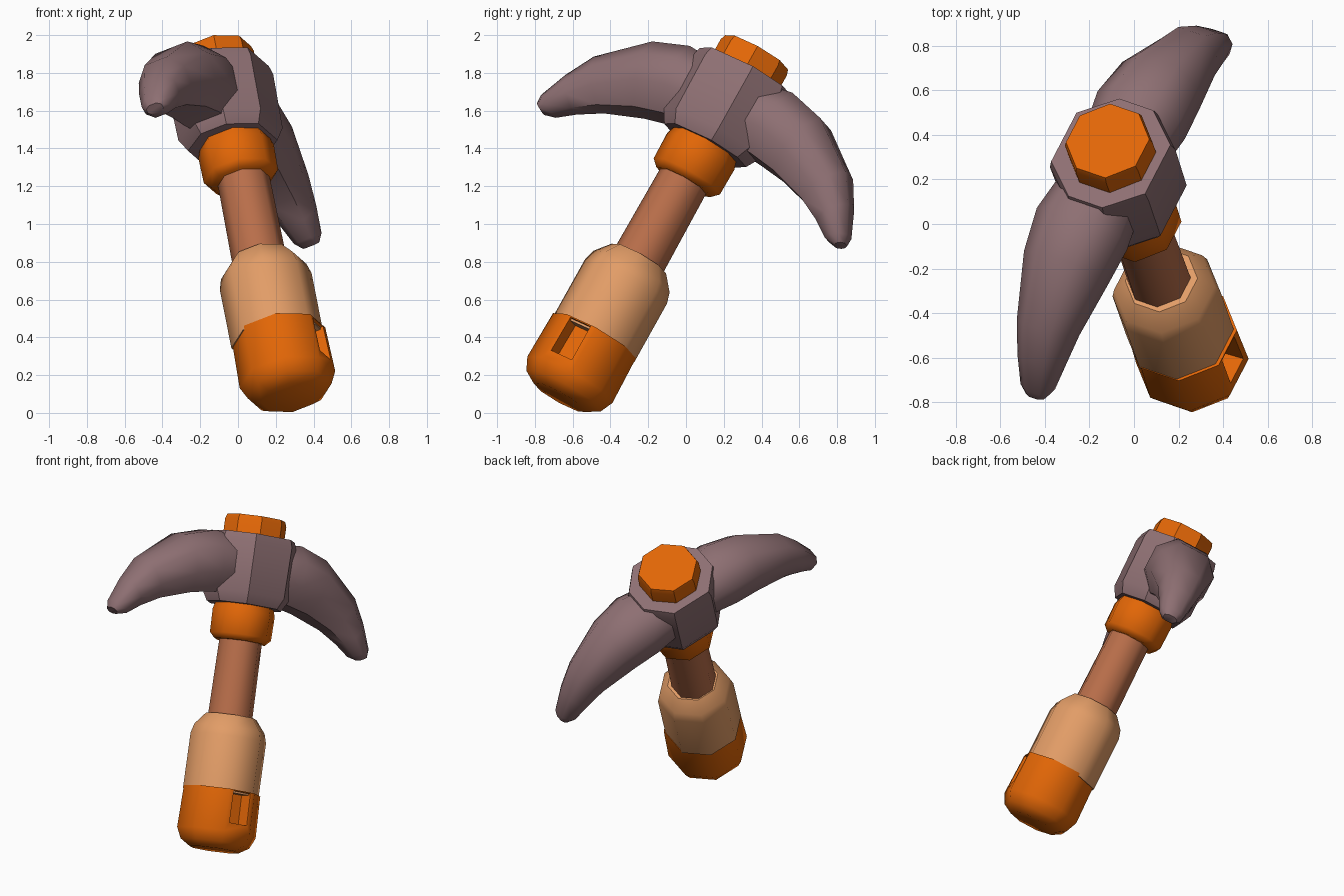
import bpy, bmesh, math
from mathutils import Vector, Matrix

cube = bpy.data.objects.get("Cube")
if cube:
    bpy.data.objects.remove(cube, do_unlink=True)


def material(name, rgb):
    m = bpy.data.materials.new(name)
    m.use_nodes = True
    m.diffuse_color = (*rgb, 1)
    for n in m.node_tree.nodes:
        if n.type == 'BSDF_PRINCIPLED':
            n.inputs["Base Color"].default_value = (*rgb, 1)
    return m


ORANGE = material("orange", (0.76, 0.133, 0.002))
STONE = material("mauve_stone", (0.27, 0.16, 0.17))
WOOD = material("brown_wood", (0.48, 0.155, 0.068))
WRAP = material("tan_wrap", (0.76, 0.335, 0.135))

# Tool frame: local z runs up the handle, local x along the head
base = Vector((0.255, -0.65, 0.09))
up = Vector((-0.17, 0.481, 0.861)).normalized()
along = Vector((0.43, 0.818, -0.383))
along = (along - up * along.dot(up)).normalized()
side = up.cross(along)
FRAME = Matrix((along, side, up)).transposed().to_4x4()
FRAME.translation = base


def loft(name, rings, mat, angle=30, edit=None):
    """Skin a list of equal-length point rings and close both ends."""
    bm = bmesh.new()
    vs = [[bm.verts.new(p) for p in ring] for ring in rings]
    n = len(vs[0])
    for a, b in zip(vs, vs[1:]):
        for i in range(n):
            j = (i + 1) % n
            bm.faces.new((a[i], a[j], b[j], b[i]))
    bm.faces.new(vs[0][::-1])
    bm.faces.new(vs[-1])
    bmesh.ops.recalc_face_normals(bm, faces=bm.faces)
    if edit:
        edit(bm)
    me = bpy.data.meshes.new(name)
    bm.to_mesh(me)
    bm.free()
    me.materials.append(mat)
    ob = bpy.data.objects.new(name, me)
    bpy.context.collection.objects.link(ob)
    ob.matrix_world = FRAME
    bpy.ops.object.select_all(action='DESELECT')
    ob.select_set(True)
    bpy.context.view_layer.objects.active = ob
    bpy.ops.object.shade_smooth_by_angle(angle=math.radians(angle))


def turned(name, profile, mat, offset=0.0, angle=48, edit=None):
    """Eight-sided part from (radius, height) pairs, shifted sideways."""
    turn = [math.pi / 4 * (i + 0.5) for i in range(8)]
    rings = [[(r * math.cos(a), offset + r * math.sin(a), z) for a in turn]
             for r, z in profile]
    loft(name, rings, mat, angle, edit)


def cut_slot(bm):
    """Recessed slot in the side face that looks along -y."""
    face = max((f for f in bm.faces if f.normal.y < -0.95),
               key=lambda f: f.calc_area())
    bmesh.ops.inset_individual(bm, faces=[face], thickness=0.045)
    bmesh.ops.translate(bm, verts=face.verts, vec=(0, 0, 0.025))
    bmesh.ops.inset_individual(bm, faces=[face], thickness=0.008, depth=-0.09)


# Handle parts, from the bottom up
turned("pommel", [(0.16, -0.02), (0.225, 0.02), (0.257, 0.09), (0.25, 0.36)],
       ORANGE, -0.025, edit=cut_slot)
turned("grip", [(0.247, 0.34), (0.247, 0.7), (0.23, 0.76), (0.165, 0.84)],
       WRAP, -0.012)
turned("shaft", [(0.145, 0.78), (0.138, 1.4)], WOOD)
turned("collar", [(0.165, 1.32), (0.2, 1.355), (0.203, 1.51), (0.18, 1.58)],
       ORANGE, 0.01)
turned("top_cap", [(0.2, 1.9), (0.2, 2.09), (0.19, 2.12)], ORANGE, 0.015, 30)

# Head block: long octagon with slightly tapered ends
quarter = [(0.28, 0.09), (0.14, 0.25)]
outline = (quarter + [(-x, y) for x, y in quarter[::-1]]
           + [(-x, -y) for x, y in quarter] + [(x, -y) for x, y in quarter[::-1]])
loft("head_block", [[(x * s, 0.022 + y * s, z) for x, y in outline]
                    for z, s in ((1.55, 0.84), (1.62, 0.98), (1.95, 1), (2.0, 0.95))],
     STONE)

# Curved picks: top edge (x, z), bottom edge (x, z), half thickness
stations = [((0.15, 1.97), (0.15, 1.62), 0.19),
            ((0.33, 1.99), (0.29, 1.6), 0.21),
            ((0.54, 1.93), (0.45, 1.57), 0.19),
            ((0.81, 1.73), (0.66, 1.5), 0.135),
            ((0.91, 1.58), (0.79, 1.43), 0.105),
            ((0.985, 1.43), (0.88, 1.365), 0.075),
            ((0.99, 1.385), (0.94, 1.35), 0.045)]
section = [(-0.5, 1), (0.5, 1), (1, 0.72), (1, 0.33),
           (0.5, 0), (-0.5, 0), (-1, 0.33), (-1, 0.72)]
for name, sign in (("front_pick", -1), ("back_pick", 1)):
    rings = []
    for top, bottom, half in stations:
        ring = []
        for w, f in section:
            p = Vector(bottom).lerp(Vector(top), f)
            ring.append((sign * p.x, 0.055 + w * half, p.y))
        rings.append(ring)
    loft(name, rings, STONE, angle=50)
